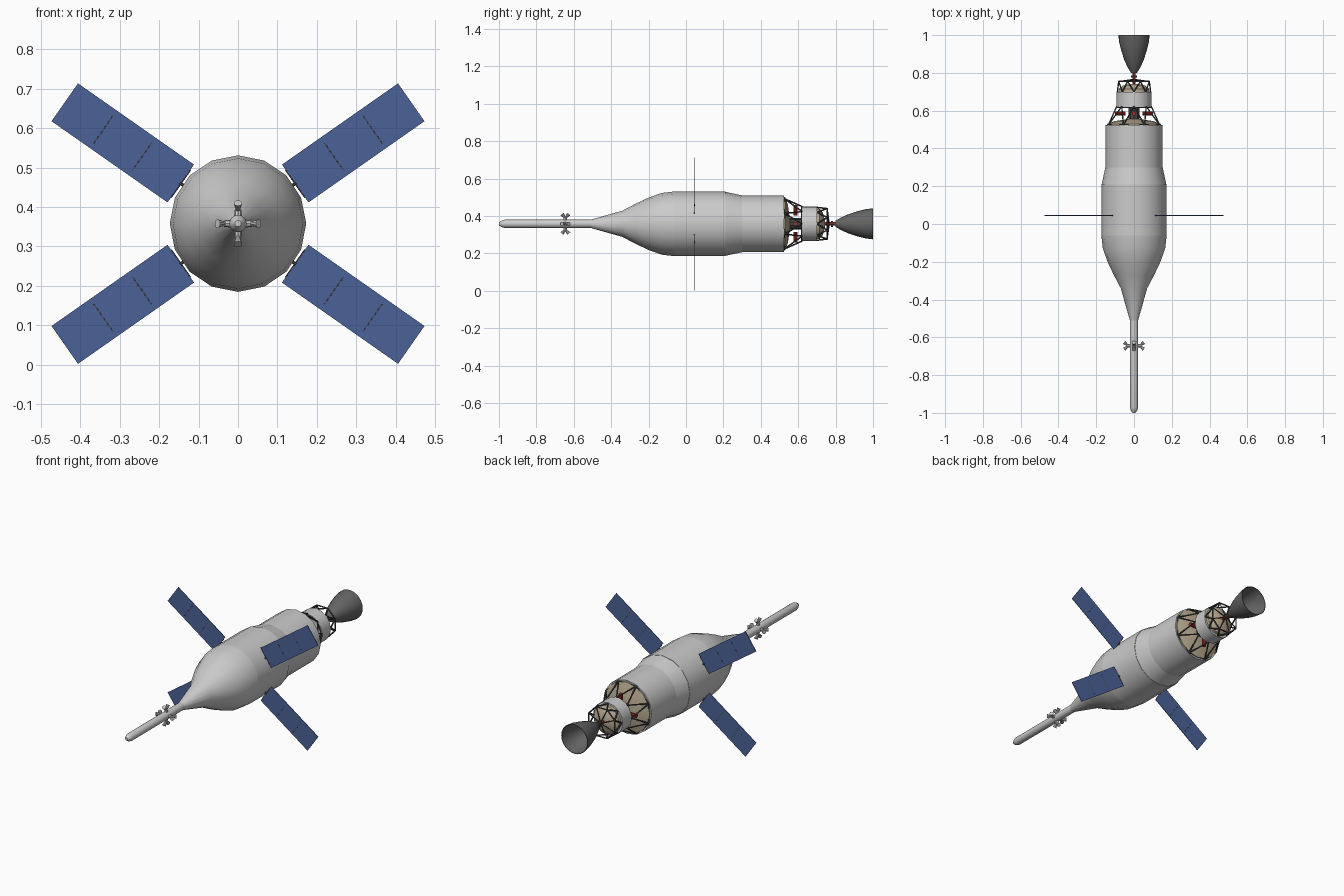
import bpy, bmesh, math
from mathutils import Vector, Matrix

if "Cube" in bpy.data.objects:
    bpy.data.objects.remove(bpy.data.objects["Cube"], do_unlink=True)

AXIS_Z = 0.358


def material(name, rgb):
    m = bpy.data.materials.new(name)
    m.use_nodes = True
    m.diffuse_color = (*rgb, 1)
    m.node_tree.nodes["Principled BSDF"].inputs["Base Color"].default_value = (*rgb, 1)
    return m


HULL = material("light grey hull", (0.6, 0.6, 0.6))
BLUE = material("solar blue", (0.07, 0.12, 0.31))
STEEL = material("dark steel", (0.06, 0.06, 0.06))
BELL = material("nozzle grey", (0.13, 0.13, 0.13))
TAN = material("tank tan", (0.48, 0.4, 0.28))
RED = material("red", (0.45, 0.03, 0.02))


def finish(bm, name, mat, smooth=True):
    bmesh.ops.recalc_face_normals(bm, faces=bm.faces)
    mesh = bpy.data.meshes.new(name)
    bm.to_mesh(mesh)
    bm.free()
    mesh.materials.append(mat)
    ob = bpy.data.objects.new(name, mesh)
    ob.location.z = AXIS_Z
    bpy.context.collection.objects.link(ob)
    if smooth:
        bpy.ops.object.select_all(action="DESELECT")
        ob.select_set(True)
        bpy.context.view_layer.objects.active = ob
        bpy.ops.object.shade_smooth_by_angle(angle=math.radians(35))
    return ob


def polar(r, y, a):
    """Point at radius r and angle a (from the top) around the long axis."""
    return Vector((r * math.sin(a), y, r * math.cos(a)))


def lathe(name, mat, profile, sides=16, cap=True):
    bm = bmesh.new()
    rings = [[bm.verts.new(polar(r, y, math.tau * i / sides)) for i in range(sides)]
             for y, r in profile]
    for a, b in zip(rings, rings[1:]):
        for i in range(sides):
            j = (i + 1) % sides
            bm.faces.new((a[i], a[j], b[j], b[i]))
    if cap:
        bm.faces.new(rings[0])
        bm.faces.new(rings[-1])
    return finish(bm, name, mat)


def rod(bm, p, q, r1, r2=None, sides=6):
    d = q - p
    mat = Matrix.Translation((p + q) / 2) @ d.to_track_quat("Z", "Y").to_matrix().to_4x4()
    bmesh.ops.create_cone(bm, cap_ends=True, segments=sides, radius1=r1,
                          radius2=r1 if r2 is None else r2, depth=d.length, matrix=mat)


# Hull: spike, flared nose, drum and narrower rear section
lathe("escape_spike", HULL, [(-1, 0.008), (-0.985, 0.018), (-0.97, 0.022), (-0.51, 0.022)])
lathe("nose_cone", HULL, [(-0.51, 0.022), (-0.34, 0.07), (-0.27, 0.107), (-0.2, 0.14),
                          (-0.13, 0.165), (-0.06, 0.173)])
lathe("main_drum", HULL, [(-0.06, 0.173), (0.21, 0.173)])
lathe("drum_taper", HULL, [(0.21, 0.171), (0.3, 0.152)])
lathe("rear_section", HULL, [(0.3, 0.152), (0.525, 0.152)])
lathe("rear_bulkhead", TAN, [(0.52, 0.145), (0.53, 0.143), (0.545, 0.1), (0.555, 0.03)])

# Engine stage: ring, tan tank and bell
lathe("engine_ring", HULL, [(0.62, 0.093), (0.7, 0.093)])
lathe("engine_tank", TAN, [(0.69, 0.084), (0.715, 0.08), (0.732, 0.06), (0.742, 0.02)])
lathe("engine_pipe", RED, [(0.74, 0.009), (0.81, 0.009)], 8)
lathe("engine_collar", STEEL, [(0.775, 0.016), (0.785, 0.016)], 8)
lathe("engine_bell", BELL, [(0.8, 0.016), (0.83, 0.034), (0.87, 0.052), (0.92, 0.068),
                            (0.96, 0.078), (1, 0.083), (1, 0.08), (0.96, 0.074),
                            (0.92, 0.064), (0.87, 0.048), (0.82, 0.02)], 24)

# Lattice between the hull and the engine ring, and behind the ring
bm = bmesh.new()
N = 8
step = math.tau / N
for i in range(N):
    a, mid, b = i * step, (i + 0.5) * step, (i + 1) * step
    for side in (a, b):
        rod(bm, polar(0.146, 0.525, mid), polar(0.092, 0.622, side), 0.004)
        rod(bm, polar(0.088, 0.7, side), polar(0.088, 0.755, mid), 0.004)
    rod(bm, polar(0.146, 0.527, mid), polar(0.146, 0.527, mid + step), 0.004)
    rod(bm, polar(0.092, 0.618, a), polar(0.092, 0.618, b), 0.004)
    rod(bm, polar(0.088, 0.755, mid), polar(0.088, 0.755, mid + step), 0.004)
    rod(bm, polar(0.088, 0.755, mid), polar(0.01, 0.765, mid), 0.003)
finish(bm, "engine_lattice", STEEL, False)

# Red bottles set radially inside the lattice
bm = bmesh.new()
for k in range(4):
    a = k * math.pi / 2
    rod(bm, polar(0.045, 0.585, a), polar(0.1, 0.585, a), 0.011, sides=10)
finish(bm, "red_bottles", RED)
lathe("lattice_core", STEEL, [(0.55, 0.03), (0.62, 0.03)], 10)

# Thruster pods on the spike
bm = bmesh.new()
for k in range(4):
    a = k * math.pi / 2
    rod(bm, polar(0.018, -0.645, a), polar(0.036, -0.645, a), 0.01, 0.008, 8)
    for s in (-1, 1):
        rod(bm, polar(0.03, -0.645, a), polar(0.052, -0.645 + s * 0.018, a), 0.004, 0.011, 10)
finish(bm, "thruster_pods", HULL)

# Solar wings with hinge seams, four around the drum
WING_Y, INNER, LENGTH, WIDTH = 0.045, 0.177, 0.359, 0.117
for v, vert in ((1, "upper"), (-1, "lower")):
    for s, side in ((1, "left"), (-1, "right")):
        out = Vector((s * math.cos(math.radians(35)), 0, v * math.sin(math.radians(35))))
        across = Vector((-out.z, 0, out.x))
        frame = Matrix((out, Vector((0, 1, 0)), across)).transposed().to_4x4()
        origin = Vector((0, WING_Y, 0))
        bm = bmesh.new()
        bmesh.ops.create_cube(bm, size=1, matrix=Matrix.Translation(
            origin + out * (INNER + LENGTH / 2)) @ frame @ Matrix.Diagonal(
            (LENGTH, 0.003, WIDTH, 1)))
        finish(bm, f"solar_wing_{vert}_{side}", BLUE, False)
        bm = bmesh.new()
        for t in (0, 1, 2):
            c = origin + out * (INNER + t * LENGTH / 3)
            half = across * 0.043
            rod(bm, c - half, c + half, 0.002)
        rod(bm, origin + out * 0.165, origin + out * 0.18, 0.004)
        finish(bm, f"wing_hinges_{vert}_{side}", STEEL, False)
